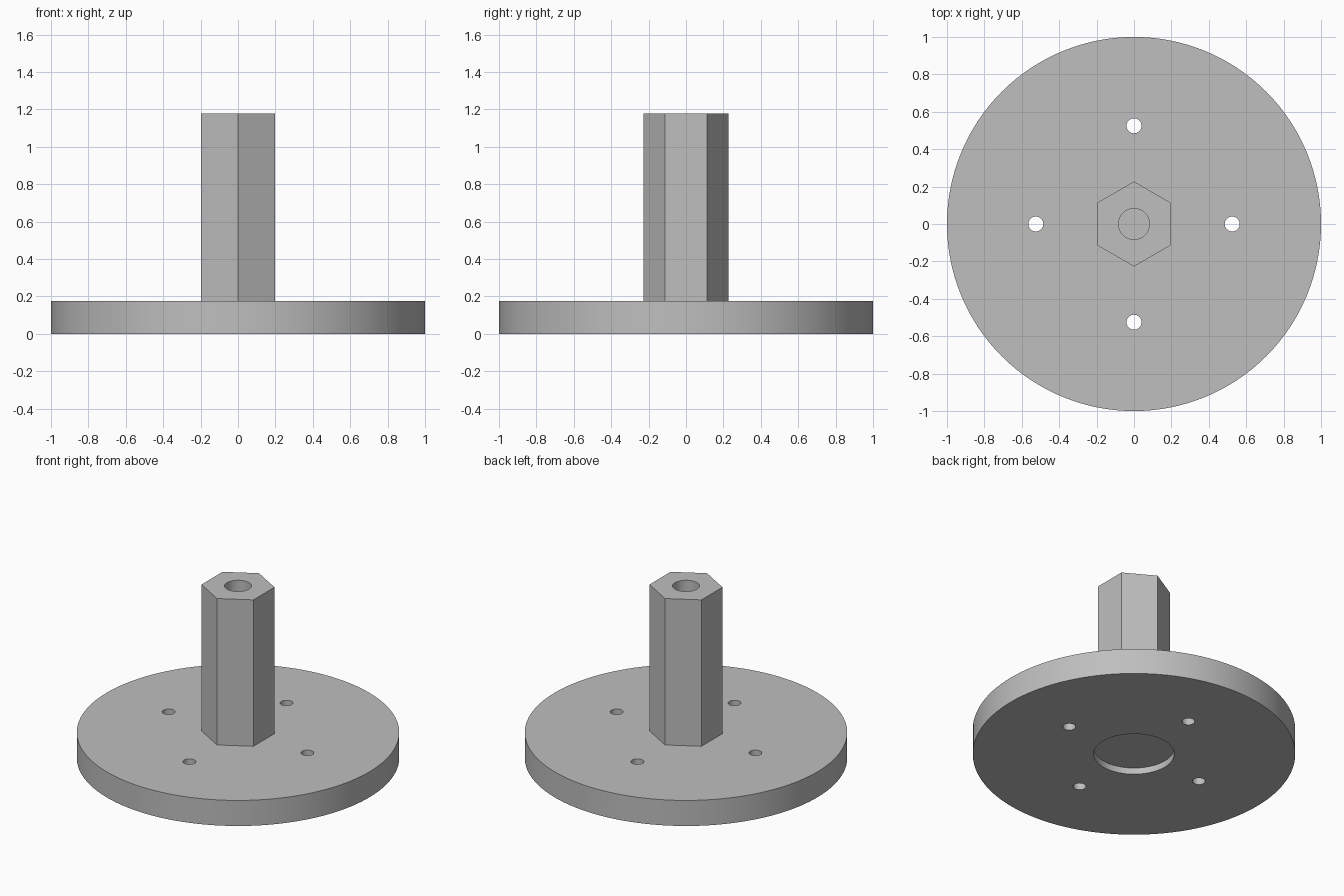
import bpy, math

if "Cube" in bpy.data.objects:
    bpy.data.objects.remove(bpy.data.objects["Cube"], do_unlink=True)

grey = bpy.data.materials.new("plain grey")
grey.use_nodes = True
colour = (0.52, 0.52, 0.52, 1)
grey.diffuse_color = colour
grey.node_tree.nodes["Principled BSDF"].inputs["Base Color"].default_value = colour


def prism(name, radius, z0, z1, sides, x=0, y=0, top_radius=None, turn=0):
    """Upright prism or cone between two heights."""
    bpy.ops.mesh.primitive_cone_add(
        vertices=sides, radius1=radius,
        radius2=radius if top_radius is None else top_radius,
        depth=z1 - z0, location=(x, y, (z0 + z1) / 2), rotation=(0, 0, turn))
    ob = bpy.context.object
    ob.name = name
    ob.data.materials.append(grey)
    return ob


def combine(target, tool, operation):
    """Apply a boolean, then discard the tool."""
    mod = target.modifiers.new(operation, 'BOOLEAN')
    mod.operation = operation
    mod.solver = 'EXACT'
    mod.object = tool
    bpy.context.view_layer.objects.active = target
    bpy.ops.object.modifier_apply(modifier=mod.name)
    bpy.data.objects.remove(tool, do_unlink=True)


PLATE_TOP, SHAFT_TOP, BORE_FLOOR, BORE_R = 0.175, 1.177, 0.68, 0.083

# Round plate with the hexagonal shaft fused to it
base = prism("flanged_hex_shaft", 1, 0, PLATE_TOP, 128)
combine(base, prism("shaft", 0.227, 0.1, SHAFT_TOP, 6), 'UNION')

# Four through holes
for i in range(4):
    a = i * math.pi / 2
    combine(base, prism("hole", 0.04, -0.1, 0.3, 32,
                        0.525 * math.cos(a), 0.525 * math.sin(a)), 'DIFFERENCE')

# Shallow recess underneath
combine(base, prism("recess", 0.25, -0.1, 0.044, 64), 'DIFFERENCE')

# Blind bore with a drill-point bottom
bore = prism("bore", BORE_R, BORE_FLOOR, SHAFT_TOP + 0.1, 48)
centre = bore.data
low = [v for v in centre.vertices if v.co.z < 0]
tip = prism("drill_point", 0, BORE_FLOOR - 0.05, BORE_FLOOR, 48, top_radius=BORE_R)
combine(bore, tip, 'UNION')
combine(base, bore, 'DIFFERENCE')

# Smooth round walls, crisp edges
bpy.ops.object.select_all(action='DESELECT')
base.select_set(True)
bpy.context.view_layer.objects.active = base
bpy.ops.object.shade_smooth_by_angle(angle=math.radians(25))
